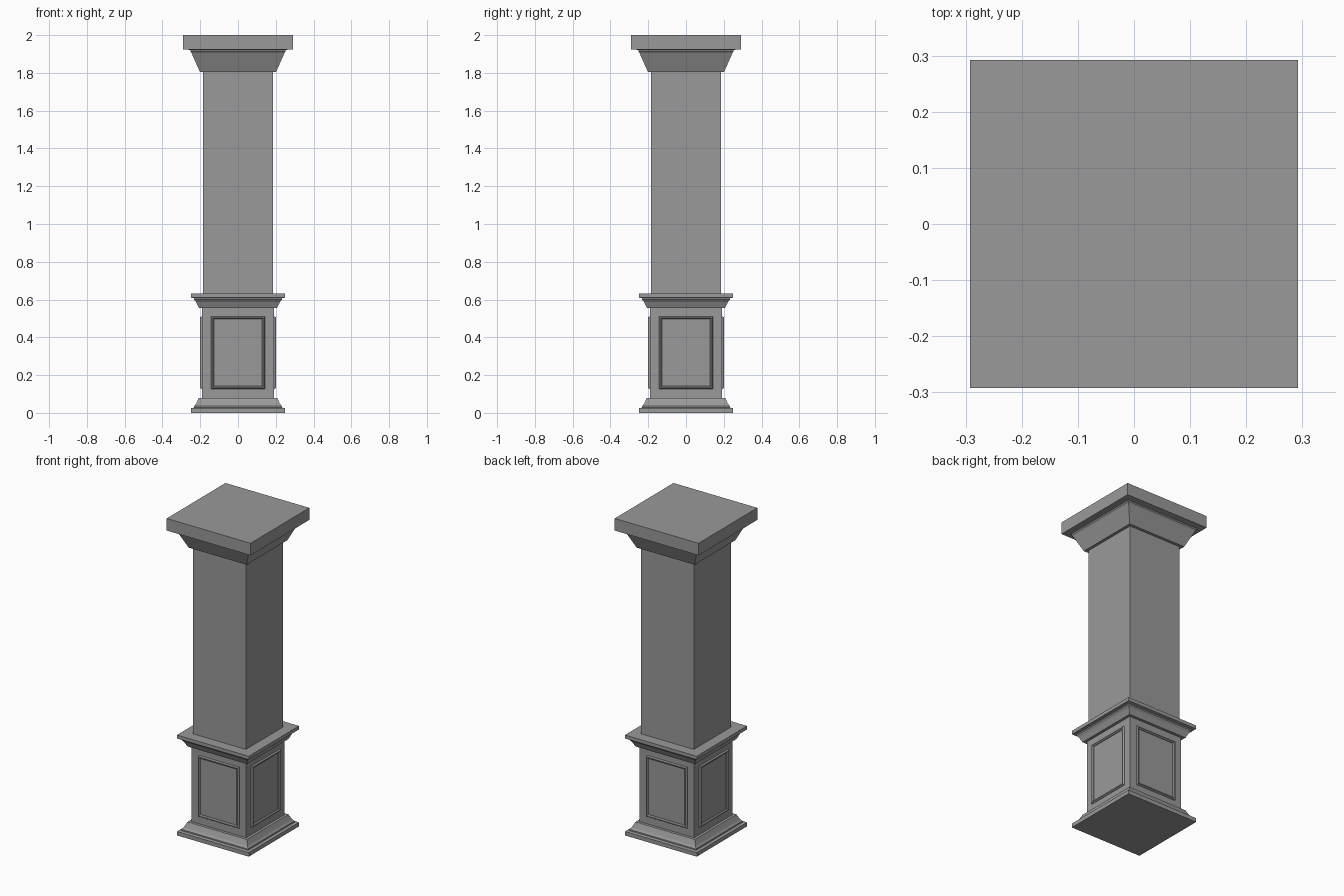
import bpy, math

if "Cube" in bpy.data.objects:
    bpy.data.objects.remove(bpy.data.objects["Cube"])

stone = bpy.data.materials.new("grey_stone")
stone.diffuse_color = (0.32, 0.32, 0.32, 1)
stone.use_nodes = True
stone.node_tree.nodes["Principled BSDF"].inputs["Base Color"].default_value = stone.diffuse_color


def add_object(name, verts, faces):
    mesh = bpy.data.meshes.new(name)
    mesh.from_pydata(verts, [], faces)
    mesh.materials.append(stone)
    obj = bpy.data.objects.new(name, mesh)
    bpy.context.collection.objects.link(obj)
    return obj


def square_stack(name, profile):
    """Square solid lofted through (half width, height) pairs, bottom to top."""
    verts = [(sx * w, sy * w, z) for w, z in profile
             for sx, sy in ((-1, -1), (1, -1), (1, 1), (-1, 1))]
    last = 4 * (len(profile) - 1)
    faces = [(3, 2, 1, 0), (last, last + 1, last + 2, last + 3)]
    for r in range(0, last, 4):
        for i in range(4):
            j = (i + 1) % 4
            faces.append((r + i, r + j, r + 4 + j, r + 4 + i))
    return add_object(name, verts, faces)


def panel_frame(name, angle):
    """Raised picture-frame moulding, mitred, on the front face then turned."""
    # (inset from outer edge, y) across the moulding
    section = [(0, -0.188), (0, -0.194), (0.004, -0.2), (0.009, -0.2), (0.015, -0.194), (0.015, -0.188)]
    verts = []
    for inset, y in section:
        x, lo, hi = 0.142 - inset, 0.127 + inset, 0.511 - inset
        verts += [(-x, y, lo), (x, y, lo), (x, y, hi), (-x, y, hi)]
    n = len(section)
    faces = []
    for s in range(n):
        a, b = 4 * s, 4 * ((s + 1) % n)
        for i in range(4):
            j = (i + 1) % 4
            faces.append((a + i, a + j, b + j, b + i))
    obj = add_object(name, verts, faces)
    obj.rotation_euler.z = angle


# Base moulding
square_stack("base_moulding", [(0.25, 0), (0.25, 0.025), (0.232, 0.028), (0.232, 0.036),
                               (0.222, 0.048), (0.207, 0.08)])
# Pedestal block
square_stack("pedestal", [(0.19, 0.07), (0.19, 0.565)])
# Pedestal cap moulding
square_stack("pedestal_cap", [(0.207, 0.555), (0.222, 0.587), (0.232, 0.599), (0.232, 0.607),
                              (0.25, 0.61), (0.25, 0.632)])
# Shaft
square_stack("shaft", [(0.184, 0.62), (0.184, 1.82)])
# Capital
square_stack("capital", [(0.202, 1.806), (0.246, 1.905), (0.252, 1.913), (0.252, 1.922),
                         (0.292, 1.924), (0.292, 2.0)])
# Panel frames on all four sides
for k, side in enumerate(("front", "right", "back", "left")):
    panel_frame("panel_frame_" + side, k * math.pi / 2)
